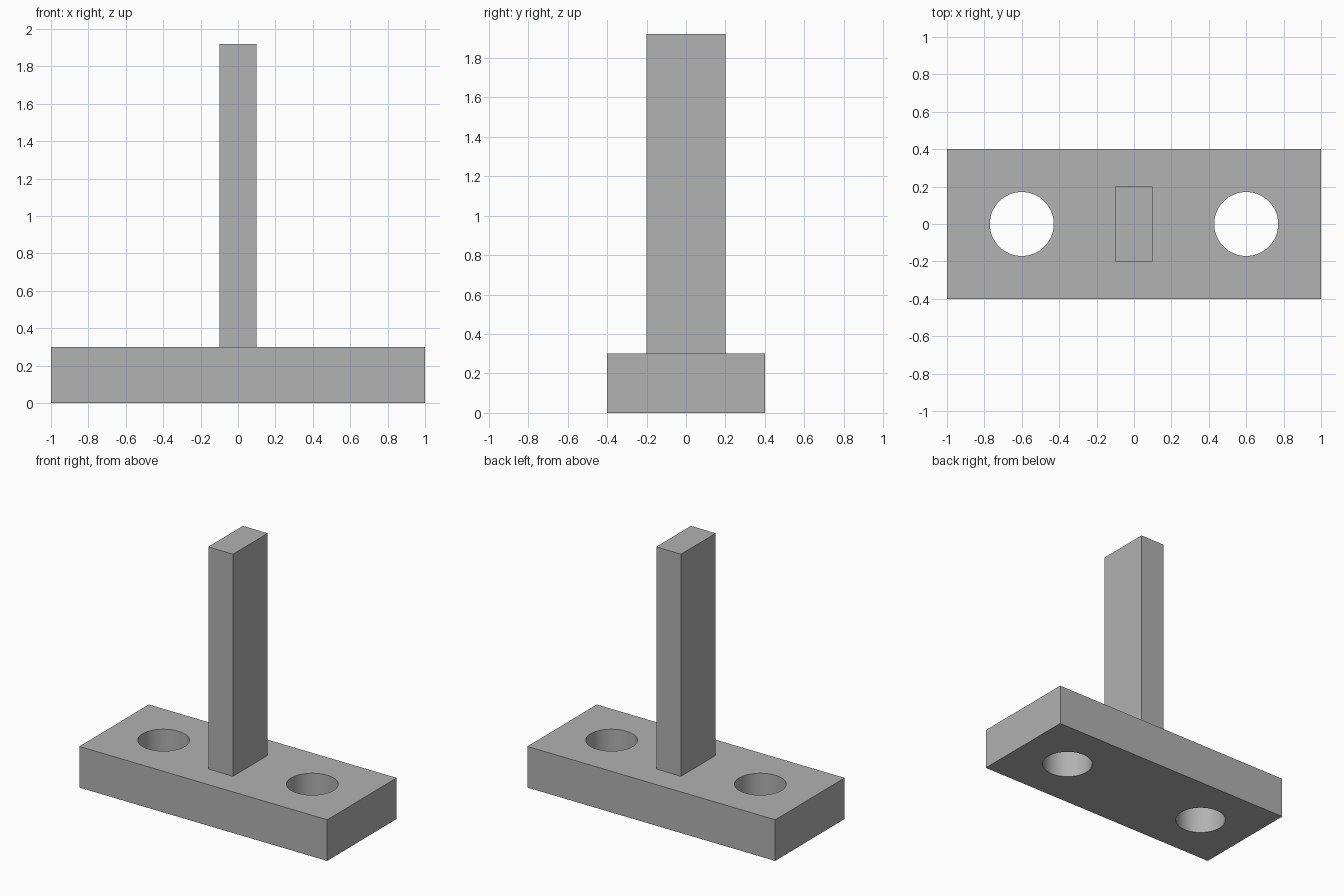
import bpy
import math

default_cube = bpy.data.objects.get("Cube")
if default_cube:
    bpy.data.objects.remove(default_cube, do_unlink=True)

# Single flat colour
grey = bpy.data.materials.new("plain_grey")
grey.use_nodes = True
colour = (0.445, 0.445, 0.445, 1)
grey.diffuse_color = colour
grey.node_tree.nodes["Principled BSDF"].inputs["Base Color"].default_value = colour

HEIGHT = 1.92
BASE_TOP = 0.3


def box(name, width, depth, bottom, top):
    """Axis-aligned block centred on the vertical axis."""
    bpy.ops.mesh.primitive_cube_add(size=1, location=(0, 0, (bottom + top) / 2))
    obj = bpy.context.object
    obj.name = name
    obj.scale = (width, depth, top - bottom)
    bpy.ops.object.transform_apply(location=True, rotation=False, scale=True)
    obj.data.materials.append(grey)
    return obj


# Base plate and upright post
base = box("base_plate", 2, 0.8, 0, BASE_TOP)
post = box("upright_post", 0.2, 0.4, BASE_TOP, HEIGHT)

# Two round through-holes in the base
for side, x in (("right", -0.6), ("left", 0.6)):
    bpy.ops.mesh.primitive_cylinder_add(vertices=64, radius=0.171, depth=1,
                                        location=(x, 0, BASE_TOP / 2))
    cutter = bpy.context.object
    cutter.name = side + "_hole_cutter"
    cutter.hide_render = True
    cutter.data.materials.append(grey)
    bpy.context.view_layer.objects.active = base
    cut = base.modifiers.new(side + "_hole", "BOOLEAN")
    cut.operation = "DIFFERENCE"
    cut.solver = "EXACT"
    cut.object = cutter
    bpy.ops.object.modifier_apply(modifier=cut.name)
    bpy.data.objects.remove(cutter, do_unlink=True)

# Smooth hole walls with crisp rims
bpy.ops.object.select_all(action="DESELECT")
base.select_set(True)
bpy.context.view_layer.objects.active = base
bpy.ops.object.shade_smooth_by_angle(angle=math.radians(30))
